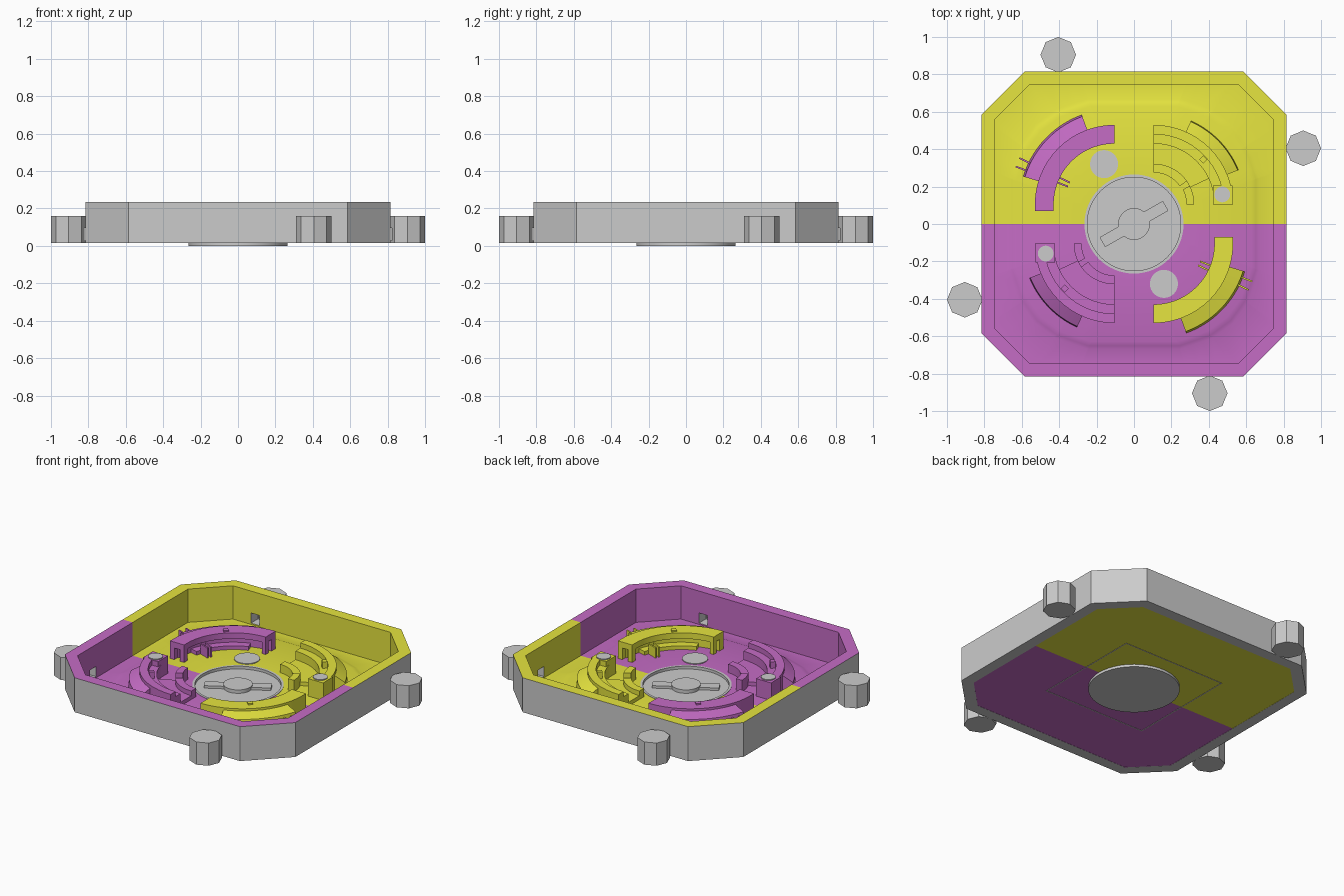
import bpy, bmesh
from math import sin, cos, pi, radians, atan2, hypot

if "Cube" in bpy.data.objects:
    bpy.data.objects.remove(bpy.data.objects["Cube"])


def material(name, rgb):
    m = bpy.data.materials.new(name)
    m.diffuse_color = (*rgb, 1)
    m.use_nodes = True
    m.node_tree.nodes["Principled BSDF"].inputs["Base Color"].default_value = m.diffuse_color
    return m


GREY = material("grey", (0.6, 0.6, 0.6))
YELLOW = material("yellow", (0.79, 0.78, 0.05))
PURPLE = material("purple", (0.56, 0.15, 0.56))


def make(name, verts, faces, mats, smooth=False, indices=None):
    me = bpy.data.meshes.new(name)
    me.from_pydata(verts, [], faces)
    for m in mats:
        me.materials.append(m)
    if indices:
        for p, i in zip(me.polygons, indices):
            p.material_index = i
    bm = bmesh.new()
    bm.from_mesh(me)
    bmesh.ops.recalc_face_normals(bm, faces=bm.faces)
    bm.to_mesh(me)
    bm.free()
    ob = bpy.data.objects.new(name, me)
    bpy.context.collection.objects.link(ob)
    if smooth:
        bpy.ops.object.select_all(action='DESELECT')
        ob.select_set(True)
        bpy.context.view_layer.objects.active = ob
        bpy.ops.object.shade_smooth_by_angle(angle=radians(30))
    return ob


def sweep(name, sections, mats, closed=False, smooth=False, picks=None):
    """Join a row of equal closed cross-sections; picks = material per side."""
    k, n = len(sections[0]), len(sections)
    verts = [v for s in sections for v in s]
    faces, idx = [], []
    for i in range(n if closed else n - 1):
        a, b = i * k, (i + 1) % n * k
        for j in range(k):
            j2 = (j + 1) % k
            faces.append((a + j, a + j2, b + j2, b + j))
            idx.append(picks[j] if picks else 0)
    if not closed:
        faces += [tuple(range(k)), tuple(range((n - 1) * k, n * k))]
        idx += [len(mats) - 1] * 2
    return make(name, verts, faces, mats, smooth, idx)


def prism(name, pts, z0, z1, mat, smooth=False):
    return sweep(name, [[(x, y, z) for x, y in pts] for z in (z0, z1)], [mat], smooth=smooth)


def disc(name, x, y, r, z0, z1, mat=GREY, n=40):
    pts = [(x + r * cos(2 * pi * i / n), y + r * sin(2 * pi * i / n)) for i in range(n)]
    return prism(name, pts, z0, z1, mat, n > 12)


def block(name, x, y, lx, ly, z0, z1, mat, turn=0):
    c, s = cos(radians(turn)), sin(radians(turn))
    pts = [(x + u * lx / 2 * c - v * ly / 2 * s, y + u * lx / 2 * s + v * ly / 2 * c)
           for u, v in ((-1, -1), (1, -1), (1, 1), (-1, 1))]
    return prism(name, pts, z0, z1, mat)


def arc(name, s, cx, cy, a0, a1, profile, mat, n=14):
    """Sweep an (r, z) profile round (cx, cy); s = -1 gives the half-turn copy."""
    rows = []
    for i in range(n + 1):
        t = radians(a0 + (a1 - a0) * i / n)
        rows.append([(s * (cx + r * cos(t)), s * (cy + r * sin(t)), z) for r, z in profile])
    return sweep(name, rows, [mat], smooth=True)


def rect(r0, r1, z0, z1):
    return [(r0, z0), (r1, z0), (r1, z1), (r0, z1)]


def polar(poly, t):
    """Radius of a convex outline at angle t."""
    best = 9
    for (x0, y0), (x1, y1) in zip(poly, poly[1:] + poly[:1]):
        nx, ny = y1 - y0, x0 - x1
        d = nx * cos(t) + ny * sin(t)
        if d > 1e-6:
            best = min(best, (nx * x0 + ny * y0) / d)
    return best


def fourfold(quarter):
    out = list(quarter)
    for _ in range(3):
        quarter = [(-y, x) for x, y in quarter]
        out += quarter
    return out


# Outer walls, coloured inside and on the rim, grey outside
def half_path(h, c, s):
    return [(s * x, s * y) for x, y in ((h, 0), (h, c), (c, h), (-c, h), (-h, c), (-h, 0))]


walls = {}
for s, col, side in ((1, YELLOW, "back"), (-1, PURPLE, "front")):
    rows = [[(*o, 0.015), (*o, 0.235), (*i, 0.235), (*i, 0.015)]
            for o, i in zip(half_path(0.815, 0.585, s), half_path(0.745, 0.557, s))]
    walls[s] = sweep(side + "_wall", rows, [GREY, col], picks=[0, 1, 1, 0])

# Floor halves with a low raised platform
octagon = fourfold([(0.752, 0.56), (0.56, 0.752)])
bowl = fourfold([(0.668, 0.25), (0.61, 0.42), (0.53, 0.53), (0.42, 0.61), (0.25, 0.668)])
for s, col, side in ((1, YELLOW, "back"), (-1, PURPLE, "front")):
    angles = {round(pi * i / 36, 5) for i in range(37)}
    angles |= {round(atan2(y, x), 5) for x, y in octagon + bowl if y > 0}
    rows = []
    for t in sorted(angles):
        ro, rb = polar(octagon, t), polar(bowl, t)
        prof = [(0.26, 0.016), (ro, 0.016), (ro, 0.022), (rb, 0.022),
                (rb * 0.975, 0.029), (rb * 0.94, 0.036), (0.26, 0.036)]
        rows.append([(s * r * cos(t), s * r * sin(t), z) for r, z in prof])
    sweep(side + "_floor", rows, [col], smooth=True)

# Corner pegs, with windows opening through the walls
for k in range(4):
    c, s = [(1, 0), (0, 1), (-1, 0), (0, -1)][k]
    x, y = -0.405 * c - 0.905 * s, -0.405 * s + 0.905 * c
    peg = disc("side_peg", x, y, 0.095, 0.015, 0.16, n=8)
    wx, wy = -0.4 * c - 0.81 * s, -0.4 * s + 0.81 * c
    cutter = block("window_cutter", wx, wy, 0.06, 0.19, 0.03, 0.095, GREY, 90 * k)
    cutter.hide_render = True
    cutter.display_type = 'WIRE'
    for ob in (peg, walls[1 if y > 0 else -1]):
        m = ob.modifiers.new("window", 'BOOLEAN')
        m.operation, m.object, m.solver = 'DIFFERENCE', cutter, 'EXACT'

# Central dish with hub and handle bar
disc("dish", 0, 0, 0.265, 0, 0.02, n=64)
ring = [[(r * cos(t), r * sin(t), z) for r, z in rect(0.25, 0.265, 0.01, 0.038)]
        for t in [2 * pi * i / 64 for i in range(64)]]
sweep("dish_rim", ring, [GREY], closed=True, smooth=True)
disc("hub", 0, 0, 0.085, 0.015, 0.042)
block("hub_bar", 0, 0, 0.39, 0.06, 0.015, 0.036, GREY, 30)

# Thin square cover seam underneath
for k in range(4):
    a = k * pi / 2
    block("cover_seam", 0.36 * cos(a), 0.36 * sin(a), 0.006, 0.726, 0.0145, 0.017, GREY, 90 * k)

# Curved rails; each pair is repeated by a half turn with colours swapped
for s, own, other in ((1, YELLOW, PURPLE), (-1, PURPLE, YELLOW)):
    # open-sided rail
    cx, cy = -0.105, 0.105
    hook = [(0.385, 0.03), (0.425, 0.03), (0.425, 0.148), (0.325, 0.148),
            (0.325, 0.11), (0.385, 0.11)]
    arc("arch_rail", s, cx, cy, 90, 180, hook, other)
    arc("arch_ledge", s, cx, cy, 110, 165, rect(0.335, 0.39, 0.03, 0.06), other)
    arc("arch_lip", s, cx, cy, 110, 163,
        [(0.42, 0.03), (0.51, 0.03), (0.50, 0.115), (0.42, 0.135)], other)
    for x in (-0.515, -0.445):
        block("arch_foot", s * x, s * 0.088, 0.03, 0.036, 0.03, 0.148, other)
    block("arch_end", s * -0.48, s * 0.088, 0.1, 0.036, 0.11, 0.148, other)
    block("arch_end_post", s * -0.118, s * 0.445, 0.025, 0.03, 0.03, 0.148, other)
    block("arch_knob", s * -0.345, s * 0.37, 0.03, 0.03, 0.14, 0.156, other, 45)
    for a in (154, 159):
        for r in (0.30, 0.53):
            t = radians(a)
            block("arch_pin", s * (cx + r * cos(t)), s * (cy + r * sin(t)),
                  0.07, 0.009, 0.03, 0.10, other, a)

    # stepped rail
    cx, cy = 0.105, 0.105
    arc("step_rail", s, cx, cy, 0, 90,
        [(0.325, 0.03), (0.425, 0.03), (0.425, 0.148), (0.375, 0.148),
         (0.375, 0.115), (0.325, 0.115)], own)
    arc("step_lip", s, cx, cy, 22, 66,
        [(0.42, 0.03), (0.49, 0.03), (0.485, 0.09), (0.42, 0.13)], own)
    arc("step_low_tier", s, cx, cy, 25, 90, rect(0.215, 0.33, 0.03, 0.06), own)
    arc("step_inner_rail_long", s, cx, cy, 35, 90, rect(0.17, 0.217, 0.03, 0.09), own)
    arc("step_inner_rail_short", s, cx, cy, 0, 27, rect(0.175, 0.217, 0.03, 0.11), own)
    block("step_knob", s * 0.37, s * 0.345, 0.03, 0.03, 0.10, 0.156, own, 45)
    block("button_base", s * 0.475, s * 0.155, 0.105, 0.1, 0.03, 0.148, own)

    # grey buttons and floor discs
    disc("rail_button", s * 0.472, s * 0.158, 0.042, 0.14, 0.154)
    disc("floor_disc", s * -0.16, s * 0.32, 0.075, 0.02, 0.041)
